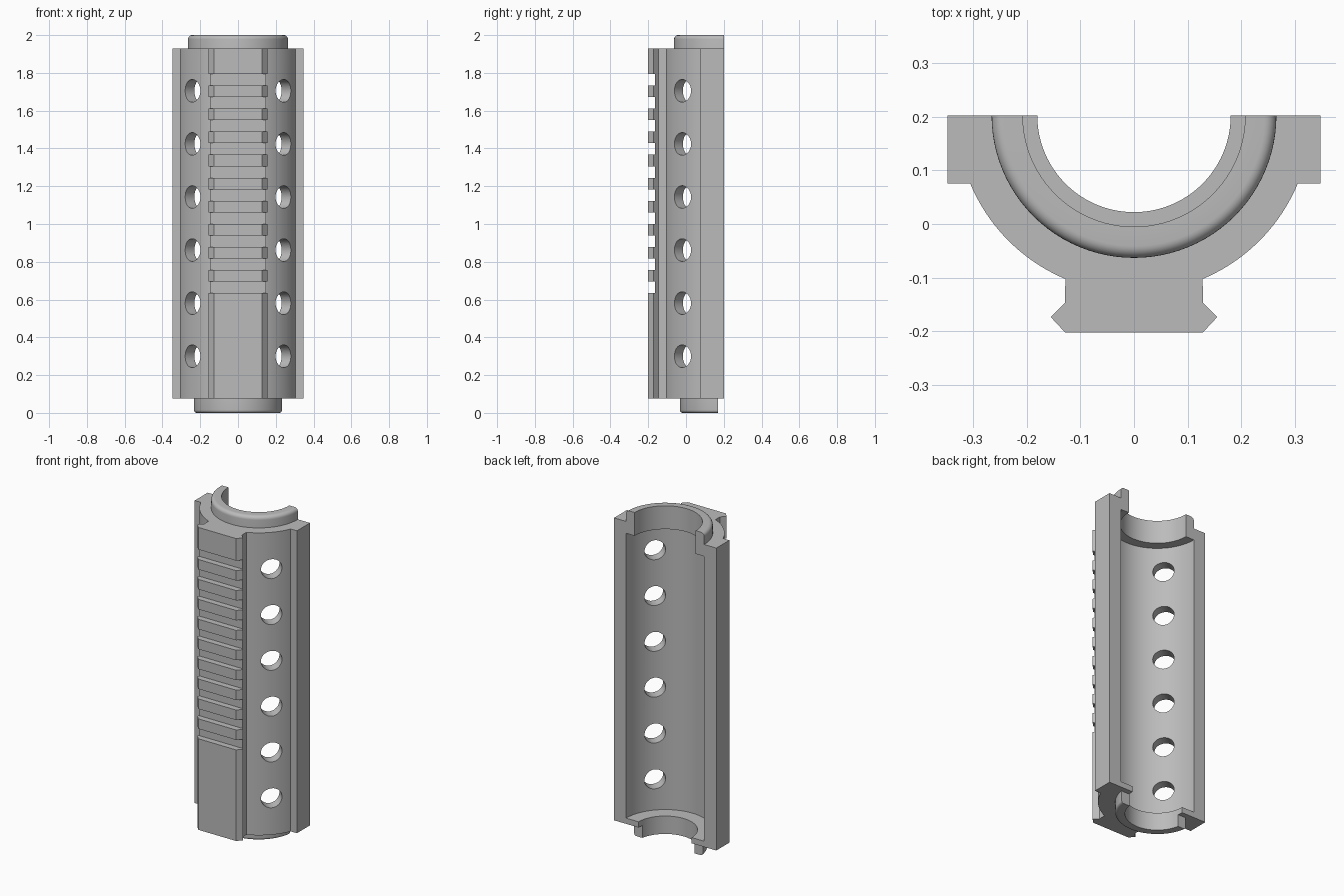
import bpy, bmesh
from math import sin, cos, radians, pi
from mathutils import Matrix, Vector

if "Cube" in bpy.data.objects:
    bpy.data.objects.remove(bpy.data.objects["Cube"])

AXIS_Y = 0.202              # bore axis, also the split plane at the back
BOTTOM, TOP = 0.075, 1.93   # ends of the main shell
OUTER, BORE = 0.33, 0.265
STEPS = 48

grey = bpy.data.materials.new("mid grey")
grey.use_nodes = True
colour = (0.5, 0.5, 0.5, 1)
grey.diffuse_color = colour
grey.node_tree.nodes["Principled BSDF"].inputs["Base Color"].default_value = colour


def polar(radius, angle):
    """Point around the bore axis; angle 0 faces the front."""
    return radius * sin(angle), AXIS_Y - radius * cos(angle)


def arc(radius, start, end, steps=STEPS):
    return [polar(radius, radians(start + (end - start) * i / steps))
            for i in range(steps + 1)]


def make_object(name, bm):
    bmesh.ops.recalc_face_normals(bm, faces=bm.faces)
    mesh = bpy.data.meshes.new(name)
    bm.to_mesh(mesh)
    bm.free()
    mesh.materials.append(grey)
    obj = bpy.data.objects.new(name, mesh)
    bpy.context.collection.objects.link(obj)
    return obj


def select_only(obj):
    bpy.ops.object.select_all(action='DESELECT')
    obj.select_set(True)
    bpy.context.view_layer.objects.active = obj


def smooth(obj):
    select_only(obj)
    bpy.ops.object.shade_smooth_by_angle(angle=radians(30))


def half_ring(name, profile, cut_y=None):
    """Sweep a closed (radius, z) profile half way round the bore axis."""
    bm = bmesh.new()
    rows = []
    for i in range(STEPS + 1):
        a = -pi / 2 + pi * i / STEPS
        rows.append([bm.verts.new((*polar(r, a), z)) for r, z in profile])
    n = len(profile)
    for a, b in zip(rows, rows[1:]):
        for j in range(n):
            k = (j + 1) % n
            bm.faces.new((a[j], a[k], b[k], b[j]))
    bm.faces.new(rows[0])
    bm.faces.new(rows[-1])
    if cut_y is not None:
        bmesh.ops.bisect_plane(bm, geom=bm.verts[:] + bm.edges[:] + bm.faces[:],
                               plane_co=(0, cut_y, 0), plane_no=(0, 1, 0),
                               clear_outer=True)
        bmesh.ops.holes_fill(bm, edges=[e for e in bm.edges if e.is_boundary])
    obj = make_object(name, bm)
    smooth(obj)
    return obj


def rounded(radius, z, size, direction):
    """Quarter-round corner at the outer end of a collar."""
    return [(radius - size + size * cos(t), z + direction * (size * sin(t) - size))
            for t in (pi / 2 * i / 6 for i in range(7))]


# Shell outline: flanges, outer wall, accessory rail and bore
right_half = [(0.128, -0.202), (0.155, -0.173), (0.128, -0.146)]
right_half += arc(OUTER, 22.8, 67.5, 20)
right_half += [(0.347, right_half[-1][1]), (0.347, AXIS_Y)]
outline = right_half + arc(BORE, 90, -90) + [(-x, y) for x, y in reversed(right_half)]

bm = bmesh.new()
face = bm.faces.new([bm.verts.new((x, y, BOTTOM)) for x, y in outline])
extruded = bmesh.ops.extrude_face_region(bm, geom=[face])["geom"]
bmesh.ops.translate(bm, vec=(0, 0, TOP - BOTTOM),
                    verts=[v for v in extruded if isinstance(v, bmesh.types.BMVert)])
shell = make_object("handguard_shell", bm)

# Cutters: cooling holes on both sides and the rail's cross slots
cut = bmesh.new()
for side in (-1, 1):
    angle = radians(47.5) * side
    for i in range(6):
        x, y = polar(0.3, angle)
        outward = Vector((sin(angle), -cos(angle), 0))
        place = (Matrix.Translation((x, y, 0.3 + 0.281 * i))
                 @ outward.to_track_quat('Z', 'Y').to_matrix().to_4x4())
        bmesh.ops.create_cone(cut, cap_ends=True, segments=32, radius1=0.06,
                              radius2=0.06, depth=0.2, matrix=place)
for i in range(10):
    place = (Matrix.Translation((0, -0.215, 1.764 - 0.1222 * i))
             @ Matrix.Diagonal((0.5, 0.1, 0.061, 1)))
    bmesh.ops.create_cube(cut, size=1, matrix=place)
cutter = make_object("hole_and_slot_cutter", cut)
cutter.hide_render = True

boolean = shell.modifiers.new("cut_holes_and_slots", 'BOOLEAN')
boolean.operation = 'DIFFERENCE'
boolean.solver = 'EXACT'
boolean.object = cutter
select_only(shell)
bpy.ops.object.modifier_apply(modifier=boolean.name)
bpy.data.objects.remove(cutter)
smooth(shell)

# Upper collar, reaching down into the bore
half_ring("upper_collar",
          [(0.207, 1.857), (BORE, 1.857)] + rounded(BORE, 2.0, 0.022, 1) + [(0.207, 2.0)])

# Lower inner ledge and the shorter collar beneath it
half_ring("lower_ledge", [(0.18, BOTTOM), (BORE, BOTTOM), (BORE, 0.11), (0.18, 0.11)])
half_ring("lower_collar",
          [(0.18, BOTTOM), (0.235, BOTTOM)] + rounded(0.235, 0, 0.015, -1)
          + [(0.18, 0)], cut_y=0.17)
